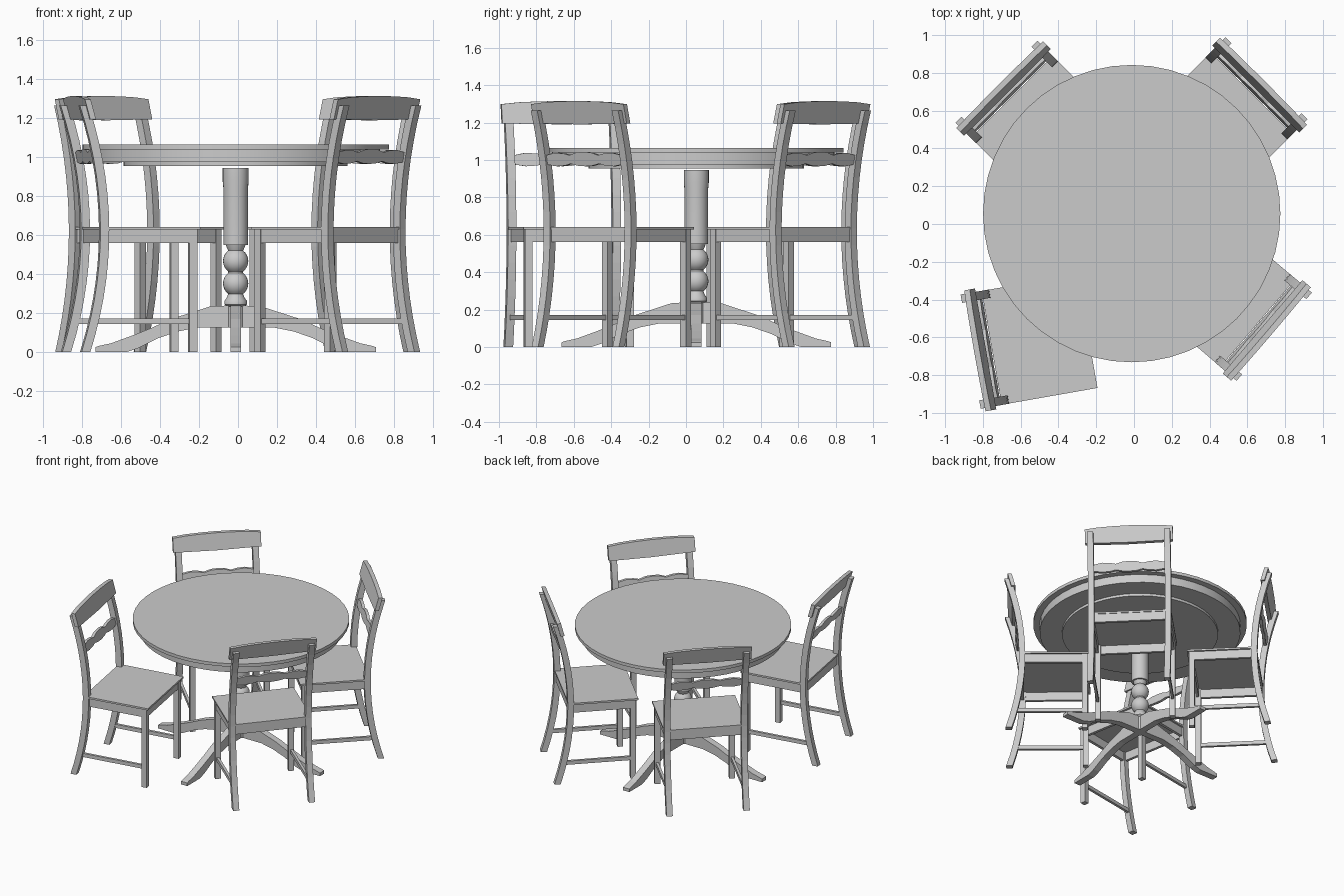
import bpy, bmesh, math
from mathutils import Vector

if "Cube" in bpy.data.objects:
    bpy.data.objects.remove(bpy.data.objects["Cube"])


def finish(bm, name):
    bmesh.ops.recalc_face_normals(bm, faces=bm.faces)
    me = bpy.data.meshes.new(name)
    bm.to_mesh(me)
    bm.free()
    return me


def place(name, me, loc=(0, 0, 0), rot=0.0):
    ob = bpy.data.objects.new(name, me)
    ob.location = loc
    ob.rotation_euler = (0, 0, rot)
    bpy.context.collection.objects.link(ob)
    return ob


def extrude(name, outline, lo, hi, to_xyz):
    """Prism: 2D outline swept from lo to hi; to_xyz maps (a, b, depth)."""
    bm = bmesh.new()
    rings = [[bm.verts.new(to_xyz(a, b, d)) for a, b in outline] for d in (lo, hi)]
    n = len(outline)
    for r in rings:
        bm.faces.new(r)
    for i in range(n):
        j = (i + 1) % n
        bm.faces.new((rings[0][i], rings[0][j], rings[1][j], rings[1][i]))
    return finish(bm, name)


def box(name, x0, x1, y0, y1, z0, z1):
    return extrude(name, [(x0, y0), (x1, y0), (x1, y1), (x0, y1)], z0, z1,
                   lambda a, b, d: (a, b, d))


def lathe(name, profile, sides):
    """Closed turned solid from (radius, z) pairs."""
    bm = bmesh.new()
    rings = [[bm.verts.new((r * math.cos(k * math.tau / sides),
                            r * math.sin(k * math.tau / sides), z))
              for k in range(sides)] for r, z in profile]
    for a, b in zip(rings, rings[1:]):
        for i in range(sides):
            j = (i + 1) % sides
            bm.faces.new((a[i], a[j], b[j], b[i]))
    bm.faces.new(rings[0])
    bm.faces.new(rings[-1])
    return finish(bm, name)


def smooth(ob, degrees=35):
    bpy.ops.object.select_all(action='DESELECT')
    ob.select_set(True)
    bpy.context.view_layer.objects.active = ob
    bpy.ops.object.shade_smooth_by_angle(angle=math.radians(degrees))


# ---- Table ----
TABLE = (-0.012, 0.055, 0)

# stepped round top
smooth(place("table_top", lathe("table_top", [
    (0.575, 0.955), (0.575, 0.975), (0.74, 0.975), (0.74, 1.04),
    (0.787, 1.04), (0.787, 1.065)], 48), TABLE), 30)

# turned pedestal with two balls
profile = [(0.045, 0.125), (0.045, 0.235), (0.058, 0.245), (0.058, 0.262), (0.045, 0.28)]
for zc in (0.352, 0.467):
    for k in range(9):
        t = math.radians(-54 + 108 * k / 8)
        profile.append((0.065 * math.cos(t), zc + 0.066 * math.sin(t)))
profile += [(0.045, 0.535), (0.05, 0.55), (0.063, 0.55), (0.063, 0.84),
            (0.067, 0.88), (0.067, 0.945)]
smooth(place("pedestal", lathe("pedestal", profile, 24), TABLE), 40)

# four arched feet
foot_outline = [(0.0, 0.24), (0.13, 0.235), (0.2, 0.212), (0.33, 0.17), (0.43, 0.125),
                (0.53, 0.085), (0.64, 0.045), (0.70, 0.032), (0.72, 0.025), (0.72, 0.0),
                (0.56, 0.0), (0.5, 0.02), (0.4, 0.07), (0.3, 0.105), (0.2, 0.125), (0.0, 0.125)]
foot = extrude("table_foot", foot_outline, -0.027, 0.027, lambda a, b, d: (a, d, b))
for k in range(4):
    place("table_foot", foot, TABLE, k * math.pi / 2)


# ---- Chair parts: local x forward from the rear of the back posts, y across ----
def post_x(z):
    return 0.127 - 0.102 * ((z - 0.62) / 0.63) ** 2


parts = []
heights = [1.265 * i / 14 for i in range(15)]
post_outline = ([(post_x(z) + 0.023, z) for z in heights]
                + [(post_x(z) - 0.023, z) for z in reversed(heights)])
for s in (-1, 1):
    # bowed back posts
    parts.append(extrude("back_post", post_outline, s * 0.262, s * 0.307,
                         lambda a, b, d: (a, d, b)))
    # front legs, side aprons and side stretchers
    parts.append(box("front_leg", 0.57, 0.611, s * 0.255, s * 0.296, 0, 0.63))
    parts.append(box("side_apron", 0.12, 0.58, s * 0.27, s * 0.292, 0.56, 0.63))
    parts.append(box("side_stretcher", 0.07, 0.58, s * 0.267, s * 0.287, 0.143, 0.172))

# front and back aprons, seat board
parts.append(box("front_apron", 0.585, 0.607, -0.27, 0.27, 0.56, 0.63))
parts.append(box("back_apron", 0.115, 0.137, -0.27, 0.27, 0.56, 0.63))
parts.append(box("seat", 0.11, 0.625, -0.306, 0.306, 0.628, 0.642))


def mirrored(half):
    return half + [(-y, z) for y, z in reversed(half) if y > 0]


# scalloped middle rail, leaning with the posts
half = [(0.0, 1.043), (0.05, 1.04), (0.1, 1.025), (0.14, 1.034), (0.2, 1.038), (0.28, 1.022),
        (0.28, 0.978), (0.2, 0.966), (0.14, 0.97), (0.1, 0.98), (0.05, 0.969), (0.0, 0.966)]
parts.append(extrude("middle_rail", mirrored(half), -0.011, 0.011,
                     lambda a, b, d: (post_x(b) + d, a, b)))

# crest rail with a gently arched top, set on the front of the posts
half = [(0.0, 1.315), (0.12, 1.313), (0.23, 1.308), (0.325, 1.298),
        (0.325, 1.195), (0.0, 1.19)]
parts.append(extrude("crest_rail", mirrored(half), -0.015, 0.015,
                     lambda a, b, d: (0.064 - 0.27 * (b - 1.19) + d, a, b)))

# four chairs: rear midpoint and facing angle
for x, y, angle in [(-0.725, 0.751, -45), (0.70, 0.77, 225),
                    (0.74, -0.595, 139.5), (-0.862, -0.675, 10)]:
    for me in parts:
        place("chair_" + me.name.split(".")[0], me, (x, y, 0), math.radians(angle))
